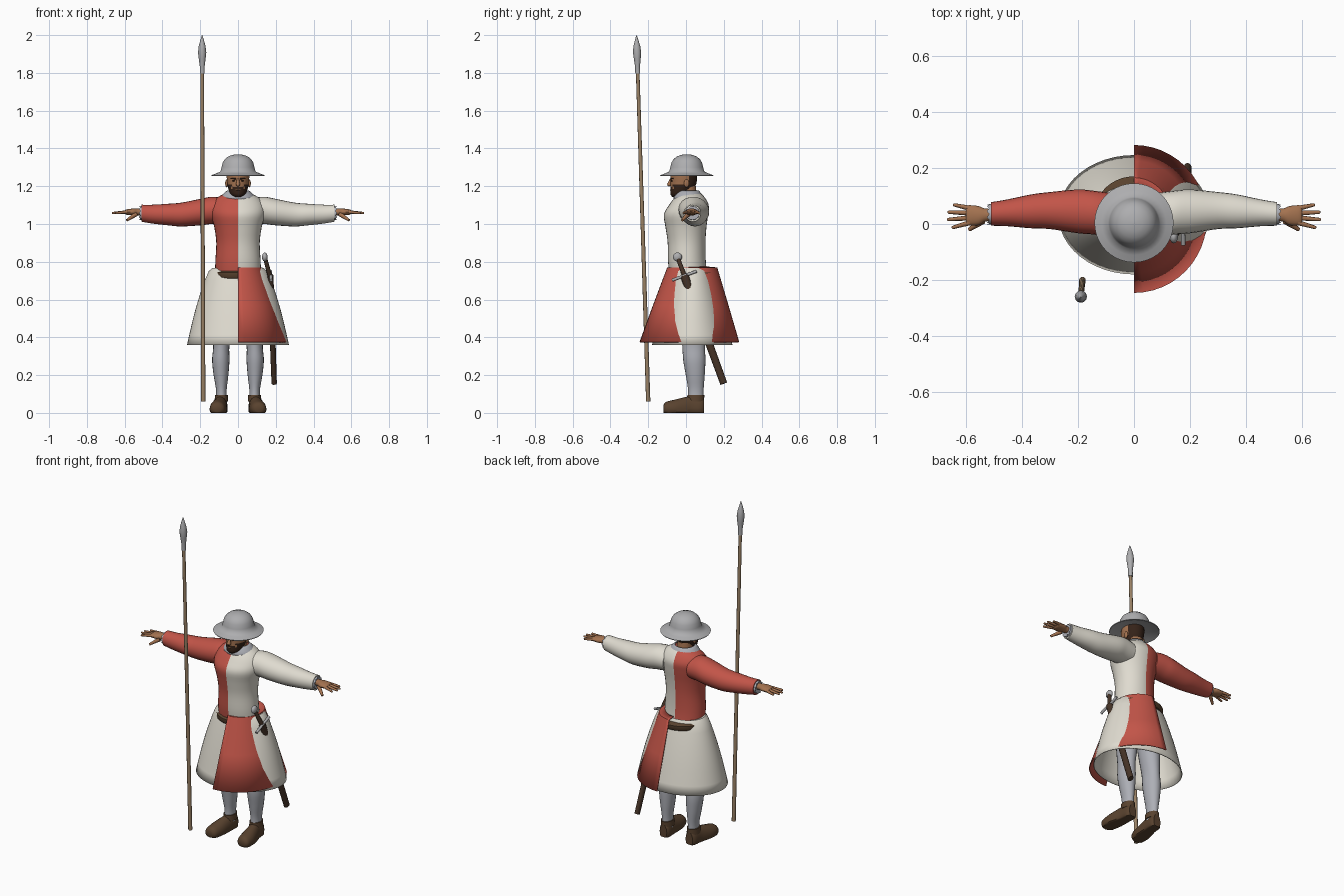
import bpy, bmesh
from math import sin, cos, pi, radians
from mathutils import Vector, Matrix

cube = bpy.data.objects.get("Cube")
if cube:
    bpy.data.objects.remove(cube, do_unlink=True)


def material(name, r, g, b):
    m = bpy.data.materials.new(name)
    m.use_nodes = True
    m.diffuse_color = (r, g, b, 1)
    m.node_tree.nodes["Principled BSDF"].inputs["Base Color"].default_value = (r, g, b, 1)
    return m


RED = material("red cloth", .54, .09, .065)
CREAM = material("cream cloth", .74, .71, .63)
STEEL = material("steel", .42, .42, .43)
MAIL = material("grey mail", .42, .43, .47)
SKIN = material("skin", .37, .17, .08)
HAIR = material("dark hair", .035, .016, .009)
LEATHER = material("brown leather", .1, .055, .028)
DARK = material("dark leather", .06, .033, .02)
WOOD = material("pale wood", .32, .22, .13)


def finish(name, bm, mats, rule=None, angle=45):
    """Turn a bmesh into a shaded object; rule picks a material from a face centre."""
    bmesh.ops.recalc_face_normals(bm, faces=bm.faces[:])
    if rule:
        for f in bm.faces:
            f.material_index = rule(f.calc_center_median())
    mesh = bpy.data.meshes.new(name)
    bm.to_mesh(mesh)
    bm.free()
    for m in mats:
        mesh.materials.append(m)
    ob = bpy.data.objects.new(name, mesh)
    bpy.context.collection.objects.link(ob)
    bpy.ops.object.select_all(action='DESELECT')
    ob.select_set(True)
    bpy.context.view_layer.objects.active = ob
    bpy.ops.object.shade_smooth_by_angle(angle=radians(angle))
    return ob


def spline(rings, steps):
    """Fill in rings with a Catmull-Rom curve."""
    out = []
    for i in range(len(rings) - 1):
        quad = [rings[max(i - 1, 0)], rings[i], rings[i + 1], rings[min(i + 2, len(rings) - 1)]]
        for s in range(steps):
            t = s / steps
            out.append([b + t / 2 * (c - a + t * (2*a - 5*b + 4*c - d + t * (3*(b - c) + d - a)))
                        for a, b, c, d in zip(*quad)])
    return out + [list(rings[-1])]


def loft(name, rings, axis, mats, n=24, steps=4, rule=None, caps=True, arc=None, thick=0,
         floor=False, jag=0, angle=45):
    """Skin ellipses (position, centre a, centre b, radius a, radius b) along an axis."""
    bm = bmesh.new()
    start, end = arc or (0, 2 * pi)
    count = n + 1 if arc else n
    rows = []
    for k, (t, a, b, ra, rb) in enumerate(spline(rings, steps)):
        row = []
        for i in range(count):
            w = start + (end - start) * i / n
            p, q = a + ra * cos(w), b + rb * sin(w)
            h = t - jag * (i % 2) if k == 0 else t
            co = {'x': (h, p, q), 'y': (p, h, q), 'z': (p, q, h)}[axis]
            if floor:
                co = (co[0], co[1], max(co[2], 0))
            row.append(bm.verts.new(co))
        rows.append(row)
    for lo, hi in zip(rows, rows[1:]):
        for i in range(n):
            j = (i + 1) % count
            bm.faces.new((lo[i], lo[j], hi[j], hi[i]))
    if caps:
        bm.faces.new(rows[0])
        bm.faces.new(rows[-1])
    ob = finish(name, bm, mats, rule, angle)
    if thick:
        mod = ob.modifiers.new("thickness", 'SOLIDIFY')
        mod.thickness = thick
    return ob


def rod(name, p, q, r1, r2, mat, n=12, flat=1):
    """Tapered rod between two points, optionally thinned in x."""
    p, q = Vector(p), Vector(q)
    turn = (q - p).to_track_quat('Z', 'Y').to_matrix().to_4x4()
    bm = bmesh.new()
    bmesh.ops.create_cone(bm, cap_ends=True, segments=n, radius1=r1, radius2=r2,
                          depth=(q - p).length,
                          matrix=Matrix.Translation((p + q) / 2)
                          @ Matrix.Diagonal((flat, 1, 1, 1)) @ turn)
    return finish(name, bm, [mat])


def ball(name, centre, size, mat):
    bm = bmesh.new()
    bmesh.ops.create_uvsphere(bm, u_segments=16, v_segments=10, radius=1,
                              matrix=Matrix.Translation(centre) @ Matrix.Diagonal((*size, 1)))
    return finish(name, bm, [mat])


# Tunic body, split in two colours down the middle
loft("tunic_body", [(.72, 0, .015, .122, .1), (.8, 0, .005, .12, .1), (.9, 0, .003, .115, .1),
                    (.98, 0, 0, .125, .108), (1.05, 0, 0, .143, .117), (1.1, 0, .015, .14, .105),
                    (1.14, 0, .02, .11, .08), (1.165, 0, .02, .06, .055)],
     'z', [RED, CREAM], n=32, rule=lambda c: int(c.x > 0))

# Skirt: full cream cone with a red half cone passing through it
loft("cream_skirt", [(.758, 0, .03, .11, .09), (.75, 0, .03, .155, .108),
                     (.56, 0, .032, .222, .165), (.36, 0, .033, .27, .213)],
     'z', [CREAM], n=48, steps=3, caps=False, thick=.005)
loft("red_skirt_panel", [(.774, 0, .03, .1, .09), (.77, 0, .033, .13, .1325),
                         (.57, 0, .025, .198, .2), (.375, 0, .018, .26, .264)],
     'z', [RED], n=24, steps=1, caps=False, arc=(-pi / 2, pi / 2), thick=.005)
loft("belt", [(.712, 0, .035, .137, .129), (.718, 0, .035, .142, .135), (.742, 0, .035, .142, .135),
              (.75, 0, .035, .134, .126)], 'z', [LEATHER], n=40, steps=1)

# Mail collar with a ragged lower edge
loft("mail_collar", [(1.135, 0, .015, .098, .083), (1.155, 0, .012, .083, .073),
                     (1.178, 0, .01, .057, .057)], 'z', [MAIL], n=28, steps=2, caps=False,
     thick=.005, jag=.018)


# Head with beard and hair chosen by position
def head_colour(c):
    if c.y > .012 and c.z > 1.165:
        return 1
    if c.z < 1.183 or (c.z < 1.21 and abs(c.x) > .034):
        return 1 if c.y < .012 else 0
    return 1 if c.z < 1.197 and abs(c.x) < .03 and c.y < 0 else 0


loft("neck", [(1.12, 0, .015, .046, .046), (1.2, 0, .008, .042, .044)], 'z', [SKIN], n=20, steps=1)
loft("head", [(1.143, 0, -.052, .018, .02), (1.158, 0, -.037, .04, .045), (1.19, 0, -.02, .052, .062),
              (1.22, 0, -.013, .057, .069), (1.27, 0, -.011, .06, .07), (1.31, 0, -.006, .045, .055)],
     'z', [SKIN, HAIR], n=32, steps=6, rule=head_colour)
rod("nose", (0, -.09, 1.206), (0, -.079, 1.24), .012, .005, SKIN)
ball("nose_tip", (0, -.09, 1.207), (.01, .009, .008), SKIN)
ball("mouth", (0, -.081, 1.181), (.014, .004, .003), SKIN)

# Brimmed helmet
profile = [(1.275, .08), (1.254, .139), (1.258, .141), (1.268, .115), (1.278, .093), (1.3, .087),
           (1.325, .081), (1.343, .07), (1.357, .053), (1.366, .03), (1.369, .002)]
loft("helmet", [(z, 0, .004, r, r) for z, r in profile], 'z', [STEEL], n=40, steps=1, angle=60)

for side, s, cloth in (("right", -1, RED), ("left", 1, CREAM)):
    def mirrored(rings, col):
        return [tuple(v * s if i == col else v for i, v in enumerate(r)) for r in rings]

    # Face details
    ball(side + "_eye", (s * .023, -.075, 1.229), (.009, .006, .004), HAIR)
    rod(side + "_eyebrow", (s * .01, -.081, 1.239), (s * .038, -.067, 1.241), .004, .003, HAIR, 8)
    ball(side + "_ear", (s * .06, .003, 1.215), (.008, .014, .021), SKIN)

    # Sleeve and mail cuff
    loft(side + "_sleeve", mirrored([(.08, .03, 1.07, .08, .068), (.14, .04, 1.072, .078, .072),
                                     (.2, .045, 1.063, .078, .07), (.3, .048, 1.05, .066, .063),
                                     (.37, .045, 1.05, .06, .057), (.45, .04, 1.052, .048, .05),
                                     (.51, .036, 1.057, .042, .045)], 0), 'x', [cloth])
    loft(side + "_mail_cuff", mirrored([(.525, .035, 1.058, .036, .036), (.49, .036, 1.057, .038, .04)], 0),
         'x', [MAIL], n=20, steps=1, jag=s * .008)

    # Hand
    loft(side + "_palm", mirrored([(.49, .033, 1.062, .022, .02), (.53, .032, 1.064, .023, .018),
                                   (.555, .03, 1.064, .034, .018), (.59, .031, 1.063, .036, .014),
                                   (.6, .031, 1.063, .03, .008)], 0), 'x', [SKIN], n=16)
    for i, (tip_x, tip_y) in enumerate(((.645, -.012), (.662, .016), (.66, .042), (.64, .068))):
        base, tip = (s * .585, .005 + .017 * i, 1.064), (s * tip_x, tip_y, 1.058)
        rod(f"{side}_finger_{i + 1}", base, tip, .0095, .006, SKIN, 8)
        ball(f"{side}_fingertip_{i + 1}", tip, (.006, .006, .006), SKIN)
    rod(side + "_thumb", (s * .54, .012, 1.052), (s * .588, -.02, 1.02), .013, .007, SKIN, 8)

    # Leg and shoe
    loft(side + "_leg", mirrored([(.05, .088, .05, .03, .042), (.12, .088, .052, .028, .041),
                                  (.2, .09, .049, .039, .05), (.28, .091, .044, .046, .059),
                                  (.36, .088, .04, .043, .06), (.5, .08, .035, .058, .07),
                                  (.7, .07, .03, .066, .085)], 1), 'z', [MAIL], n=20)
    loft(side + "_shoe", mirrored([(-.12, .11, .022, .022, .018), (-.105, .109, .022, .038, .036),
                                   (-.06, .105, .02, .045, .05), (-.01, .098, .022, .041, .06),
                                   (.03, .092, .025, .036, .065), (.075, .089, .025, .034, .064),
                                   (.095, .088, .03, .024, .045)], 1), 'y', [LEATHER], n=20, floor=True)
    loft(side + "_shoe_top", mirrored([(.06, .088, .05, .036, .046), (.095, .088, .052, .034, .045)], 1),
         'z', [LEATHER], n=20, steps=1)

# Spear
foot, top = Vector((-.184, -.2, .06)), Vector((-.19, -.262, 2))
rod("spear_shaft", foot, foot.lerp(top, .92), .0115, .0095, WOOD)
points = [(.895, .013), (.915, .013), (.935, .018), (.953, .022), (.97, .018), (.987, .009), (1, .001)]
loft("spear_head", [(p.z, p.x, p.y, r, r) for p, r in ((foot.lerp(top, t), r) for t, r in points)],
     'z', [STEEL], n=12, steps=1)

# Sheathed sword on the left hip
hub, tip = Vector((.168, -.009, .727)), Vector((.195, .2, .155))
pommel = Vector((.142, -.045, .825))
rod("scabbard", hub, tip, .022, .019, DARK, 12, .75)
rod("sword_grip", hub, pommel, .012, .011, DARK)
rod("sword_guard", (.176, -.074, .702), (.172, .056, .75), .008, .008, STEEL)
ball("sword_pommel", pommel, (.015, .024, .024), STEEL)
